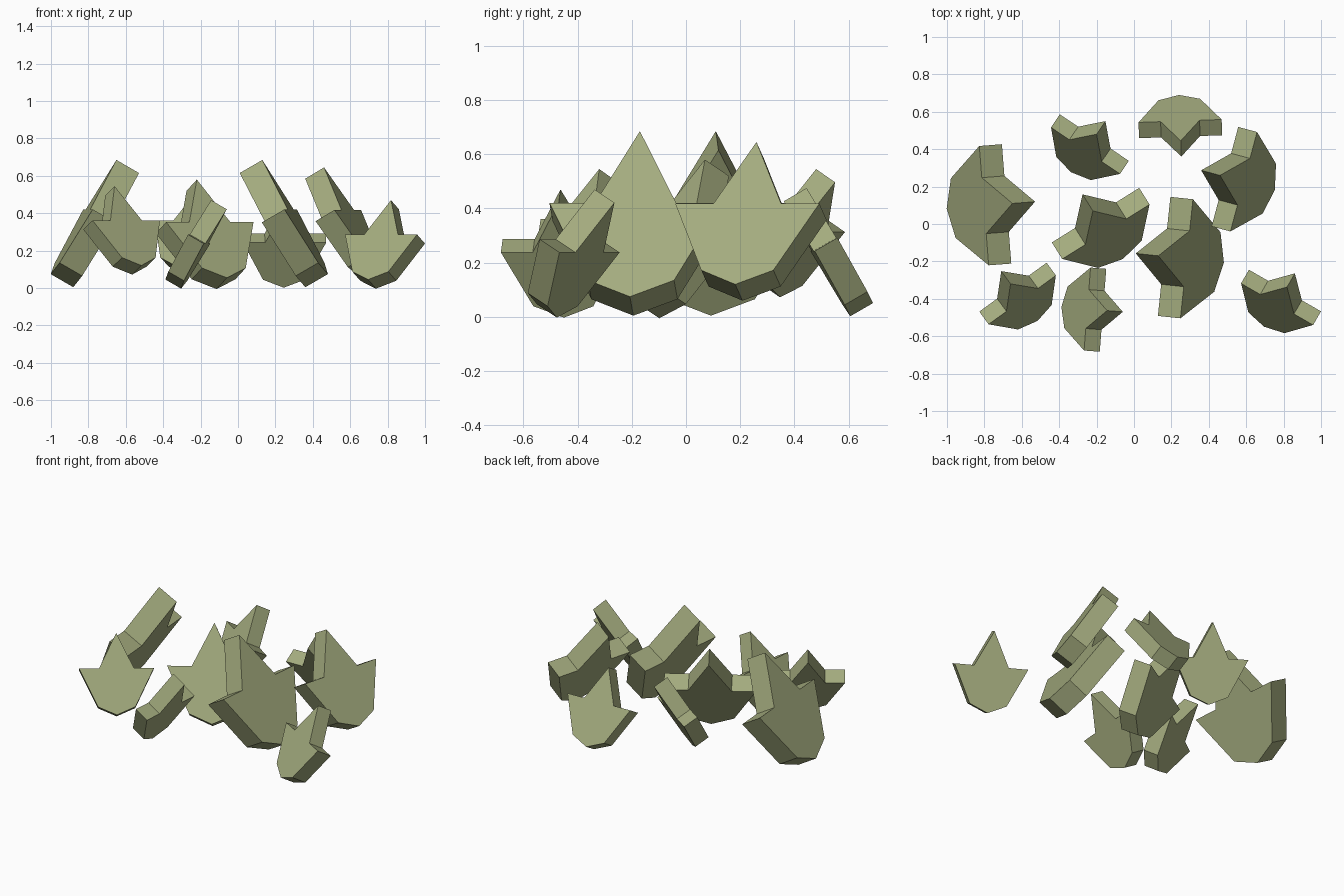
import bpy
from math import radians, cos, sin
from mathutils import Matrix, Vector

cube = bpy.data.objects.get("Cube")
if cube:
    bpy.data.objects.remove(cube, do_unlink=True)

# One olive colour for every leaf
olive = bpy.data.materials.new("olive_green")
olive.use_nodes = True
colour = (0.37, 0.41, 0.21, 1)
olive.diffuse_color = colour
bsdf = next(n for n in olive.node_tree.nodes if n.type == 'BSDF_PRINCIPLED')
bsdf.inputs["Base Color"].default_value = colour

# Right half of the leaf outline, from the tip down to the base
TIP, BASE = (0, 0), (0, -0.705)
SIDE = [(0.15, -0.305), (0.32, -0.305), (0.16, -0.635)]
OUTLINE = [TIP] + [(-x, y) for x, y in SIDE] + [BASE] + SIDE[::-1]
THICKNESS = 0.14
LEAN = radians(30)


def leaf(name, tip, facing, size):
    """Thick leaf slab, tip up, leaning back from the direction it faces."""
    count = len(OUTLINE)
    verts = [(x, y, z) for z in (0, -THICKNESS) for x, y in OUTLINE]
    front = list(range(count))
    back = [i + count for i in reversed(front)]
    rim = [(i, i + count, (i + 1) % count + count, (i + 1) % count) for i in front]
    mesh = bpy.data.meshes.new(name)
    mesh.from_pydata(verts, [], [front, back] + rim)
    mesh.materials.append(olive)

    a = radians(facing)
    across = Vector((-sin(a), cos(a), 0))
    normal = Vector((cos(a) * cos(LEAN), sin(a) * cos(LEAN), sin(LEAN)))
    along = normal.cross(across)
    turn = Matrix((across, along, normal)).transposed().to_4x4()
    mesh.transform(Matrix.Translation(tip) @ turn @ Matrix.Scale(size, 4))
    mesh.update()
    obj = bpy.data.objects.new(name, mesh)
    bpy.context.collection.objects.link(obj)


# Leaves: front tip position, facing angle, size
LARGE, MEDIUM, SMALL = 1, 0.86, 0.695
leaf("large_leaf_right", (-0.65, 0.11, 0.685), 184.5, LARGE)
leaf("large_leaf_left", (0.13, -0.17, 0.685), -6, LARGE)
leaf("medium_leaf_centre", (-0.22, 0.07, 0.58), -58, MEDIUM)
leaf("medium_leaf_left", (0.46, 0.26, 0.645), -15, MEDIUM)
leaf("small_leaf_back", (0.25, 0.445, 0.475), 92, SMALL)
leaf("small_leaf_back_right", (-0.2, 0.48, 0.545), 236, SMALL)
leaf("small_leaf_front_right", (-0.66, -0.32, 0.545), -54, SMALL)
leaf("small_leaf_front", (-0.144, -0.463, 0.47), 175.5, SMALL)
leaf("small_leaf_front_left", (0.818, -0.337, 0.47), 240, SMALL)
